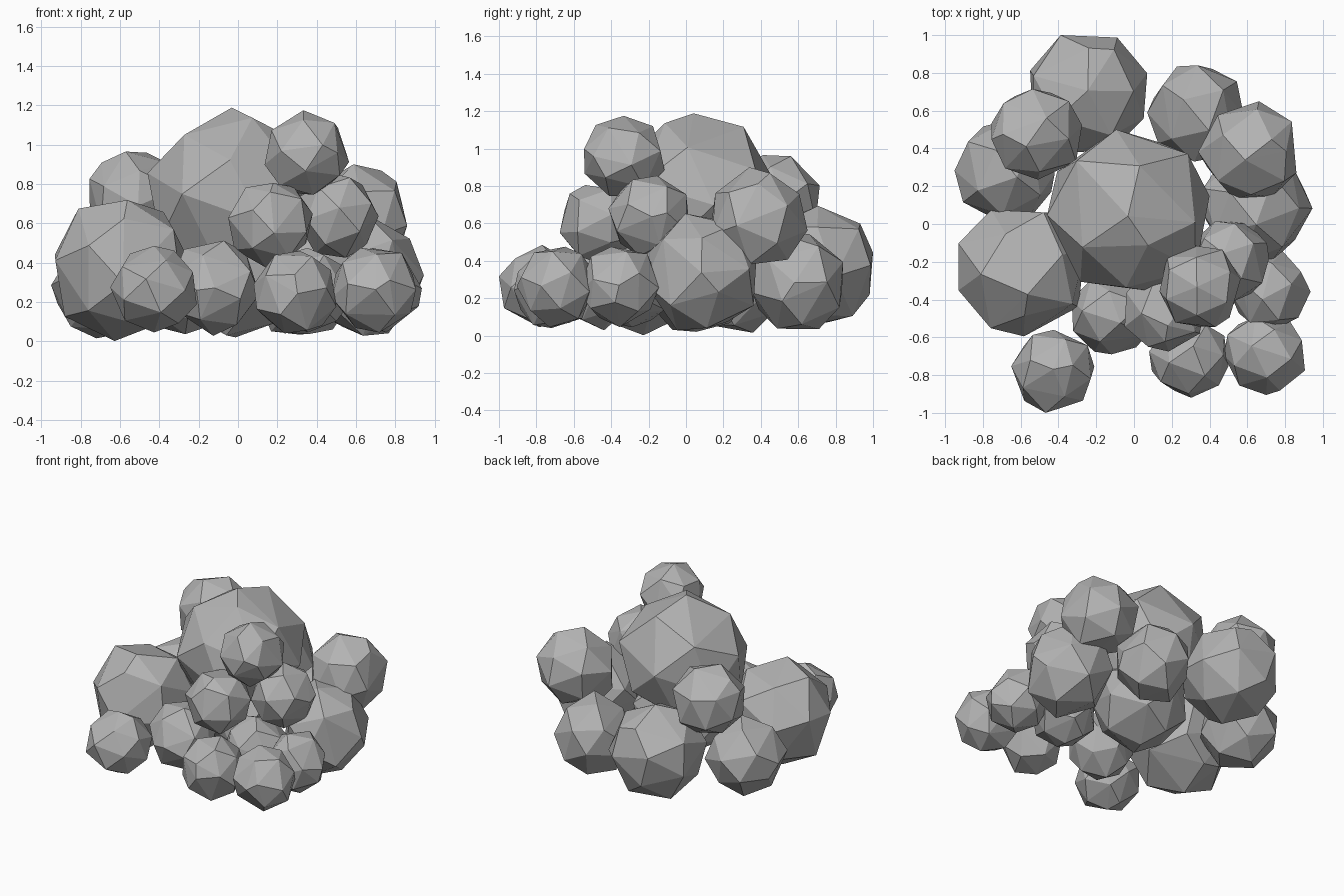
import bpy, bmesh, random
from math import sqrt, pi, sin, cos
from mathutils import Vector, Matrix

random.seed(11)

# Remove the default cube only
cube = bpy.data.objects.get("Cube")
if cube:
    bpy.data.objects.remove(cube, do_unlink=True)

# Single stone colour
stone = bpy.data.materials.new("stone_grey")
stone.use_nodes = True
grey = (0.45, 0.45, 0.45, 1.0)
stone.diffuse_color = grey
bsdf = next(n for n in stone.node_tree.nodes if n.type == 'BSDF_PRINCIPLED')
bsdf.inputs["Base Color"].default_value = grey
bsdf.inputs["Roughness"].default_value = 0.9


def spiral_corners(count):
    """Evenly spread directions on a sphere, with a corner at each pole."""
    golden = pi * (3 - sqrt(5))
    corners = []
    for i in range(count):
        z = 1 - 2 * i / (count - 1)
        ring = sqrt(max(0, 1 - z * z))
        corners.append(Vector((ring * cos(golden * i), ring * sin(golden * i), z)))
    return corners


CORNERS = spiral_corners(22)
UP, FRONT, LEFT = Vector((0, 0, 1)), Vector((0, -1, 0)), Vector((1, 0, 0))


def make_rock(name, x, y, z, half, apex=UP, tall=1):
    """Rough faceted stone with one corner towards apex, filling a box of the half size."""
    spin = Matrix.Rotation(random.uniform(0, 2 * pi), 3, 'Z')
    aim = UP.rotation_difference(apex).to_matrix()
    points = []
    for corner in CORNERS:
        jitter = Vector([random.uniform(-0.04, 0.04) for _ in range(3)])
        points.append(aim @ spin @ (corner + jitter))

    # Fit the stone to its box on every axis
    for axis, size in enumerate((half, half, half * tall)):
        low = min(p[axis] for p in points)
        high = max(p[axis] for p in points)
        for p in points:
            p[axis] = ((p[axis] - low) / (high - low) * 2 - 1) * size

    bm = bmesh.new()
    for p in points:
        bm.verts.new(p)
    hull = bmesh.ops.convex_hull(bm, input=bm.verts[:])
    loose = {v for v in hull["geom_interior"] if isinstance(v, bmesh.types.BMVert)}
    bmesh.ops.delete(bm, geom=list(loose), context='VERTS')
    bmesh.ops.recalc_face_normals(bm, faces=bm.faces[:])

    mesh = bpy.data.meshes.new(name)
    bm.to_mesh(mesh)
    bm.free()
    mesh.materials.append(stone)
    rock = bpy.data.objects.new(name, mesh)
    rock.location = (x, y, z)
    bpy.context.collection.objects.link(rock)


# Name, centre, half size, main corner direction and height factor of each stone
ROCKS = [
    # Central boulder, the core stone beneath it and the larger stones around
    ("central_boulder", -.03, .07, .745, .43, UP, 1.03),
    ("core_stone", -.02, .07, .34, .32),
    ("back_boulder", -.24, .69, .365, .31, UP - FRONT, 1.06),
    ("back_left_rock", .325, .585, .29, .255, LEFT),
    ("upper_back_left_rock", .6, .39, .64, .26, LEFT + UP),
    ("left_boulder", .645, .08, .34, .3, LEFT, 1.04),
    ("right_boulder", -.595, -.26, .36, .335, UP + FRONT, 1.07),
    ("back_right_rock", -.685, .285, .28, .265, -LEFT),
    ("upper_back_right_rock", -.515, .475, .725, .24, -LEFT + UP),
    # Small stones along the front
    ("left_front_stone", .72, -.36, .26, .215, LEFT),
    ("front_left_corner_stone", .69, -.69, .26, .215, FRONT),
    ("front_left_stone", .29, -.71, .25, .21, FRONT),
    ("front_middle_stone", -.11, -.47, .27, .22, FRONT, 1.1),
    ("front_right_corner_stone", -.43, -.78, .265, .22, UP),
    ("inner_front_stone", .36, -.29, .26, .215, UP),
    # Small stones stacked on top
    ("stacked_middle_stone", .165, -.46, .59, .215, FRONT + UP),
    ("stacked_left_stone", .5, -.2, .64, .215, LEFT),
    ("top_stone", .35, -.33, .96, .215, FRONT + LEFT),
]

for entry in ROCKS:
    make_rock(*entry)
